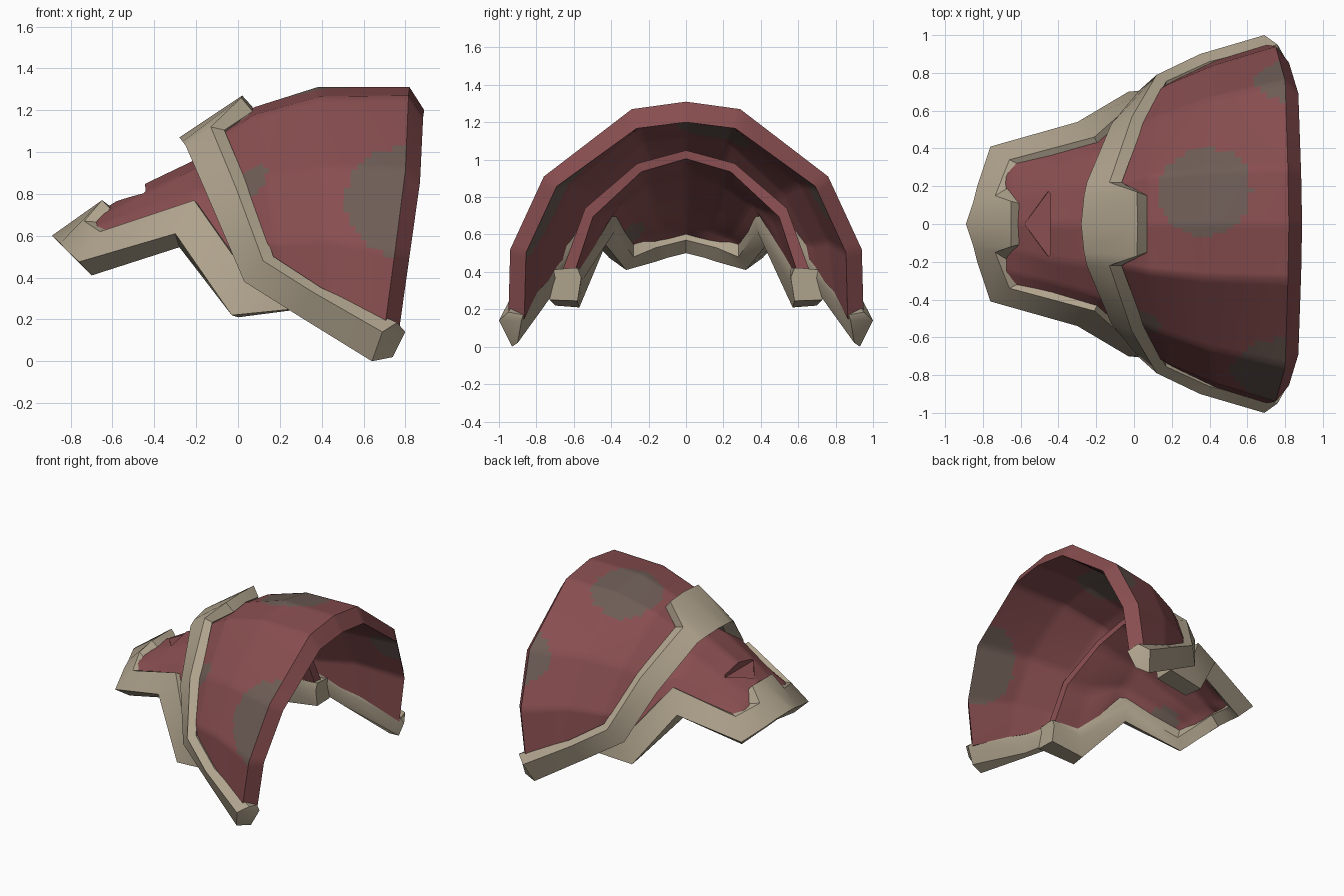
import bpy, bmesh
from mathutils import Vector

default_cube = bpy.data.objects.get("Cube")
if default_cube:
    bpy.data.objects.remove(default_cube)


def make_material(name, colour):
    material = bpy.data.materials.new(name)
    material.use_nodes = True
    material.diffuse_color = (*colour, 1)
    material.node_tree.nodes["Principled BSDF"].inputs["Base Color"].default_value = (*colour, 1)
    return material


red = make_material("worn_red", (.245, .075, .079))
bone = make_material("bone_trim", (.43, .365, .265))
grey = make_material("scuffed_grey", (.155, .108, .092))


def mirrored(row):
    """Complete a half arch that starts on the centre line."""
    return [Vector((x, -y, z)) for x, y, z in reversed(row[1:])] + [Vector(p) for p in row]


def finish(name, bm, materials):
    bmesh.ops.recalc_face_normals(bm, faces=bm.faces)
    mesh = bpy.data.meshes.new(name)
    bm.to_mesh(mesh)
    bm.free()
    for material in materials:
        mesh.materials.append(material)
    obj = bpy.data.objects.new(name, mesh)
    bpy.context.collection.objects.link(obj)
    return obj


def smooth(obj, angle):
    bpy.ops.object.select_all(action="DESELECT")
    obj.select_set(True)
    bpy.context.view_layer.objects.active = obj
    bpy.ops.object.shade_smooth_by_angle(angle=angle)


def loft(rings):
    """Join closed rings into a solid, with strips of quads on both ends."""
    bm = bmesh.new()
    loops = [[bm.verts.new(p) for p in ring] for ring in rings]
    count = len(loops[0])
    for first, second in zip(loops, loops[1:]):
        for i in range(count):
            j = (i + 1) % count
            bm.faces.new((first[i], first[j], second[j], second[i]))
    for ring in (loops[0], loops[-1]):
        for i in range(count // 2 - 1):
            bm.faces.new((ring[i], ring[i + 1], ring[count - 2 - i], ring[count - 1 - i]))
    return bm


def worn_plate(name, rows, inner, cuts, patches, may_wear):
    """Thick arched plate with round scuffs on the faces that may wear."""
    rings = []
    for index, row in enumerate(rows):
        outer = mirrored(row)
        rings.append(outer + [inner(p, index / (len(rows) - 1)) for p in reversed(outer)])
    bm = loft(rings)
    bmesh.ops.subdivide_edges(bm, edges=bm.edges, cuts=cuts, use_grid_fill=True)
    bmesh.ops.recalc_face_normals(bm, faces=bm.faces)
    for face in bm.faces:
        centre = face.calc_center_median()
        scuffed = any((centre - Vector(c)).length < r for c, r in patches)
        face.material_index = int(scuffed and may_wear(face.normal))
    obj = finish(name, bm, [red, grey])
    smooth(obj, .7)
    return obj


def trim(name, edges):
    """Six-sided border swept through matching lists of edge points."""
    rings = list(zip(*[mirrored(edge) for edge in edges]))
    smooth(finish(name, loft(rings), [bone]), .6)


# Large upper plate, scuffed everywhere but on its rim
worn_plate("upper_plate", [
    [(-.2, 0, 1.07), (-.12, .21, 1.05), (-.03, .5, .79), (.05, .66, .56), (.1, .71, .41)],
    [(.08, 0, 1.215), (.08, .25, 1.18), (.13, .57, .87), (.18, .74, .56), (.25, .78, .39)],
    [(.38, 0, 1.31), (.39, .28, 1.265), (.41, .67, .92), (.42, .84, .58), (.44, .87, .3)],
    [(.82, 0, 1.31), (.815, .29, 1.27), (.8, .76, .91), (.75, .94, .52), (.7, .95, .15)],
], lambda p, t: Vector((p.x + .07 * t, p.y * .91, p.z - .064 * p.z ** 2)), 11,
    [((.37, .185, 1.27), .25), ((.84, -.82, .79), .33),
     ((.82, .78, .86), .19), ((.04, -.55, .89), .1)],
    lambda normal: normal.x < .5)

# Lower plate, scuffed inside only
lower_plate = worn_plate("lower_plate", [
    [(-.76, 0, .675), (-.74, .13, .63), (-.72, .25, .6), (-.68, .34, .55)],
    [(-.67, 0, .71), (-.67, .13, .69), (-.67, .25, .65), (-.66, .345, .59)],
    [(-.45, 0, .845), (-.45, .19, .8), (-.44, .31, .73), (-.43, .39, .65)],
    [(-.2, 0, .965), (-.2, .22, .925), (-.2, .38, .82), (-.2, .45, .73)],
    [(0, 0, 1.03), (.02, .25, .96), (.04, .5, .75), (.05, .65, .38)],
    [(.1, 0, 1.05), (.12, .26, .98), (.2, .54, .74), (.25, .67, .38)],
], lambda p, t: Vector((p.x, p.y * .92, p.z - .08 + .035 * t)), 5,
    [((-.54, -.31, .6), .1)],
    lambda normal: normal.z < 0 and normal.y > 0)

# Notch carved into the lower plate
notch = bmesh.new()
for point in [(-.58, 0, .76), (-.44, .19, .79), (-.44, -.19, .79),
              (-.49, 0, .785), (-.45, 0, .92), (-.6, 0, .92)]:
    notch.verts.new(point)
bmesh.ops.convex_hull(notch, input=notch.verts)
cutter = finish("notch_cutter", notch, [red])
cutter.hide_render = True
carve = lower_plate.modifiers.new("carve", "BOOLEAN")
carve.object = cutter
carve.solver = "EXACT"
bpy.context.view_layer.objects.active = lower_plate
# Carve before the edge smoothing, so the notch stays crisp
bpy.ops.object.modifier_move_to_index(modifier="carve", index=0)
bpy.ops.object.modifier_apply(modifier="carve")
bpy.data.objects.remove(cutter)
smooth(lower_plate, .6)

# Border of the upper plate: front, ridge, back, ledge, lip and bottom edges
trim("upper_trim", [
    [(-.28, 0, 1.07), (-.265, .15, 1.05), (-.25, .22, 1.03), (-.12, .53, .73),
     (.03, .71, .38), (.3, .81, .21), (.64, .93, 0)],
    [(.02, 0, 1.27), (.015, .17, 1.26), (-.13, .22, 1.12), (-.01, .57, .83),
     (.12, .79, .48), (.35, .9, .335), (.69, 1, .14)],
    [(.07, 0, 1.215), (.07, .15, 1.195), (-.065, .22, 1.105), (.05, .53, .83),
     (.17, .755, .5), (.4, .86, .35), (.76, .95, .185)],
    [(-.1, 0, 1.06), (-.1, .14, 1.05), (-.1, .2, 1.01), (.01, .48, .76),
     (.16, .66, .47), (.41, .77, .33), (.77, .87, .17)],
    [(-.14, 0, 1.03), (-.13, .14, 1.02), (-.12, .2, .98), (-.01, .47, .73),
     (.14, .64, .43), (.41, .76, .3), (.8, .88, .14)],
    [(-.2, 0, 1.01), (-.19, .14, 1), (-.17, .2, .98), (-.05, .48, .71),
     (.1, .65, .37), (.36, .77, .2), (.74, .9, .02)],
])

# Border of the lower plate: outer, ridge, back, ledge, lip and bottom edges
trim("lower_trim", [
    [(-.89, 0, .6), (-.85, .12, .565), (-.83, .2, .54), (-.76, .41, .475),
     (-.3, .54, .61), (-.03, .7, .22), (.27, .73, .25)],
    [(-.65, 0, .77), (-.65, .12, .77), (-.735, .15, .67), (-.66, .34, .62),
     (-.21, .46, .77), (.05, .69, .4), (.27, .73, .41)],
    [(-.61, 0, .74), (-.61, .11, .73), (-.67, .19, .665), (-.6, .31, .625),
     (-.18, .4, .74), (.08, .6, .4), (.27, .62, .42)],
    [(-.76, 0, .62), (-.74, .1, .6), (-.72, .16, .585), (-.66, .28, .55),
     (-.25, .37, .69), (.05, .56, .42), (.27, .58, .42)],
    [(-.72, 0, .57), (-.7, .1, .545), (-.69, .16, .53), (-.64, .28, .48),
     (-.25, .38, .62), (.03, .55, .36), (.27, .56, .37)],
    [(-.78, 0, .5), (-.76, .1, .475), (-.74, .16, .455), (-.7, .32, .41),
     (-.28, .43, .545), (0, .57, .21), (.27, .58, .245)],
])
